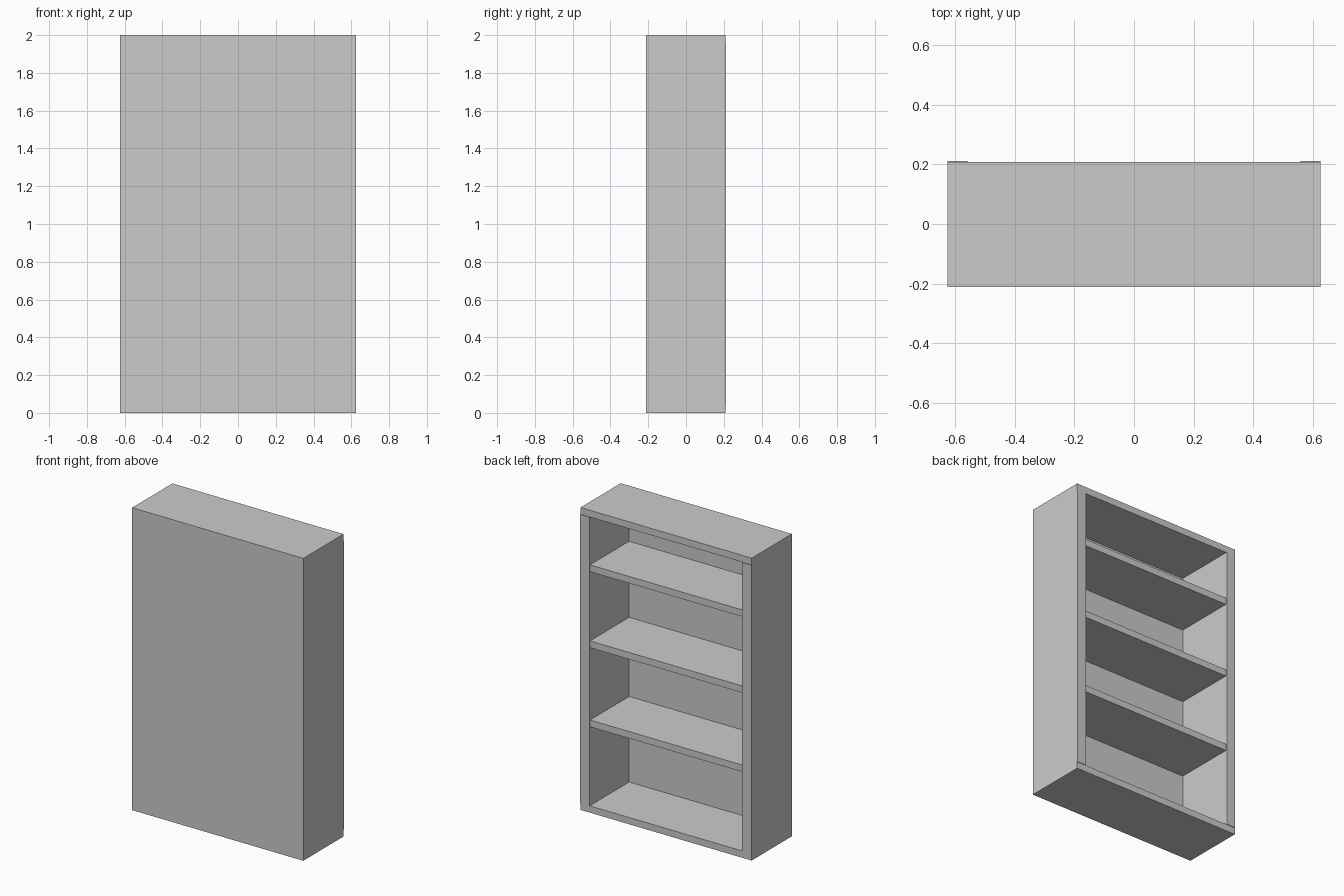
import bpy

if "Cube" in bpy.data.objects:
    bpy.data.objects.remove(bpy.data.objects["Cube"])

W, D, H = 0.626, 0.212, 2.0     # half width, half depth, height
BOARD, SIDE, PANEL = 0.045, 0.067, 0.008
EDGE = D - 0.004                # boards sit just behind the side edges


def box(name, x0, x1, y0, y1, z0, z1):
    bpy.ops.mesh.primitive_cube_add(
        size=1, location=((x0 + x1) / 2, (y0 + y1) / 2, (z0 + z1) / 2))
    ob = bpy.context.object
    ob.name = name
    ob.scale = (x1 - x0, y1 - y0, z1 - z0)
    bpy.ops.object.transform_apply(location=False, rotation=False, scale=True)
    return ob


# Closed panel on the -y side
box("back_panel", -W, W, -D, -D + PANEL, 0, H)

# Base and top boards run the full width
box("base_board", -W, W, -D + PANEL, EDGE, 0, BOARD)
box("top_board", -W, W, -D + PANEL, EDGE, H - BOARD, H)

# Upright sides between base and top
for name, s in (("left_side", -1), ("right_side", 1)):
    a, b = sorted((s * W, s * (W - SIDE)))
    box(name, a, b, -D + PANEL, D, BOARD, H - BOARD)

# Three inner shelves, given by the height of their top surface
for i, top in enumerate((0.611, 1.134, 1.637)):
    box(f"shelf_{i + 1}", -W + SIDE, W - SIDE, -D + PANEL, EDGE - 0.004, top - BOARD, top)
